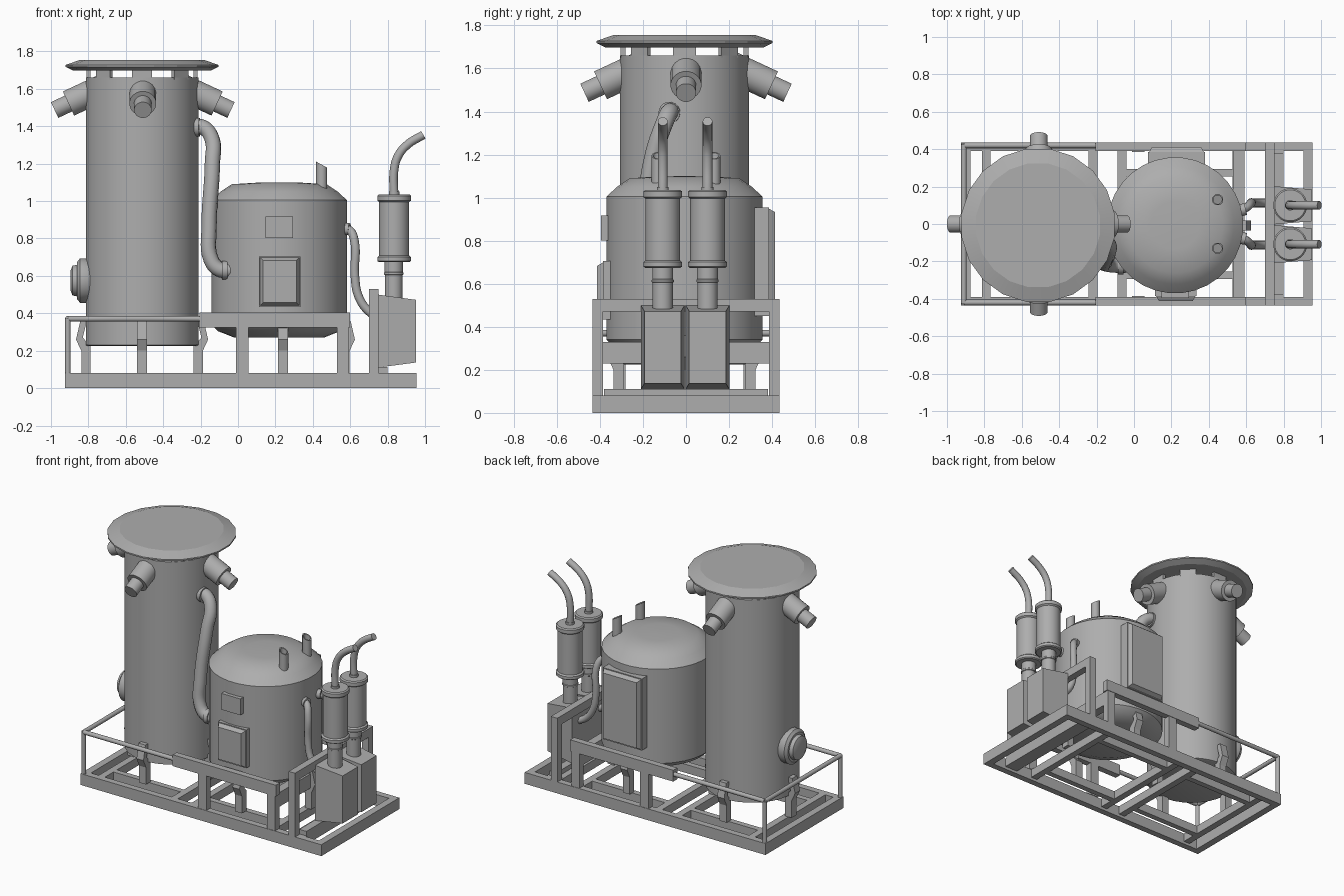
import bpy, bmesh, math
from mathutils import Vector, Matrix

if "Cube" in bpy.data.objects:
    bpy.data.objects.remove(bpy.data.objects["Cube"])

CY = -0.007                                   # vessel centreline in y
TX, KX = -0.513, 0.22                         # tower and tank centres in x

steel = bpy.data.materials.new("dark_steel")
steel.diffuse_color = (0.42, 0.42, 0.42, 1)
steel.use_nodes = True
steel.node_tree.nodes["Principled BSDF"].inputs["Base Color"].default_value = steel.diffuse_color


def finish(name, bm, smooth=None):
    bmesh.ops.recalc_face_normals(bm, faces=bm.faces)
    me = bpy.data.meshes.new(name)
    bm.to_mesh(me)
    bm.free()
    me.materials.clear()
    me.materials.append(steel)
    ob = bpy.data.objects.new(name, me)
    bpy.context.collection.objects.link(ob)
    if smooth:
        bpy.ops.object.select_all(action='DESELECT')
        bpy.context.view_layer.objects.active = ob
        ob.select_set(True)
        bpy.ops.object.shade_smooth_by_angle(angle=math.radians(smooth))
    return ob


def box(name, x0, x1, y0, y1, z0, z1):
    bm = bmesh.new()
    c = Vector(((x0 + x1) / 2, (y0 + y1) / 2, (z0 + z1) / 2))
    s = Matrix.Diagonal((abs(x1 - x0), abs(y1 - y0), abs(z1 - z0), 1))
    bmesh.ops.create_cube(bm, size=1, matrix=Matrix.Translation(c) @ s)
    return finish(name, bm)


def lathe(name, prof, loc, axis=(0, 0, 1), n=24, smooth=35, shear=0):
    """Revolve (radius, height) points around an axis; shear slants everything above z = 1.1."""
    bm = bmesh.new()
    rot = Vector((0, 0, 1)).rotation_difference(Vector(axis)).to_matrix()
    rings = []
    for r, h in prof:
        ring = []
        for k in range(n):
            a = 2 * math.pi * (k + .5) / n
            x, y = r * math.cos(a), r * math.sin(a)
            dz = shear * x if h > 1.1 else 0
            ring.append(bm.verts.new(rot @ Vector((x, y, h + dz)) + Vector(loc)))
        rings.append(ring)
    for a, b in zip(rings, rings[1:]):
        for k in range(n):
            bm.faces.new((a[k], a[(k + 1) % n], b[(k + 1) % n], b[k]))
    bm.faces.new(rings[0])
    bm.faces.new(rings[-1])
    return finish(name, bm, smooth)


def tube(name, pts, r):
    cu = bpy.data.curves.new(name, 'CURVE')
    cu.dimensions = '3D'
    cu.bevel_depth, cu.bevel_resolution, cu.resolution_u = r, 4, 6
    cu.use_fill_caps = True
    sp = cu.splines.new('BEZIER')
    sp.bezier_points.add(len(pts) - 1)
    for bp, p in zip(sp.bezier_points, pts):
        bp.co = p
        bp.handle_left_type = bp.handle_right_type = 'AUTO'
    tmp = bpy.data.objects.new(name + "_path", cu)
    bpy.context.collection.objects.link(tmp)
    dg = bpy.context.evaluated_depsgraph_get()
    me = bpy.data.meshes.new_from_object(tmp.evaluated_get(dg))
    bpy.data.objects.remove(tmp)
    bm = bmesh.new()
    bm.from_mesh(me)
    bmesh.ops.remove_doubles(bm, verts=bm.verts, dist=1e-5)
    return finish(name, bm, 40)


def frustum(name, a, b):
    """Join two rectangles, each given as four corners."""
    bm = bmesh.new()
    va, vb = [bm.verts.new(p) for p in a], [bm.verts.new(p) for p in b]
    bm.faces.new(va)
    bm.faces.new(vb)
    for k in range(4):
        bm.faces.new((va[k], va[(k + 1) % 4], vb[(k + 1) % 4], vb[k]))
    return finish(name, bm)


def rect_y(x0, x1, z0, z1, y):
    return [(x0, y, z0), (x1, y, z0), (x1, y, z1), (x0, y, z1)]


def rect_x(y0, y1, z0, z1, x):
    return [(x, y0, z0), (x, y1, z0), (x, y1, z1), (x, y0, z1)]


def leg(name, cx, r, ang):
    """Bent bracket leg clamped to a vessel wall of radius r."""
    prof = [(-.03, .08), (.02, .08), (.02, .2), (.048, .26), (.025, .36), (-.01, .36),
            (.012, .27), (-.03, .225)]
    bm = bmesh.new()
    f = bm.faces.new([bm.verts.new((r + p, -.027, z)) for p, z in prof])
    ext = bmesh.ops.extrude_face_region(bm, geom=[f])
    vs = [v for v in ext['geom'] if isinstance(v, bmesh.types.BMVert)]
    bmesh.ops.translate(bm, verts=vs, vec=(0, .054, 0))
    bm.transform(Matrix.Translation((cx, CY, 0)) @ Matrix.Rotation(math.radians(ang), 4, 'Z'))
    return finish(name, bm)


# skid base
for s in (-1, 1):
    box("base_side_rail", -.925, .955, s * .39, s * .435, 0, .08)
    for x0, x1 in ((-.77, -.24), (-.05, .53)):
        box("base_inner_rail", x0, x1, s * .255, s * .295, .02, .08)
for x0, x1 in ((-.925, -.875), (.905, .955)):
    box("base_end_rail", x0, x1, -.39, .39, 0, .08)
for x in (-.79, -.22, -.065, .55):
    box("base_cross_bar", x - .024, x + .024, -.39, .39, .02, .08)
box("base_wide_bar", .70, .80, -.39, .39, .02, .08)
box("muffler_foot_plate", .745, .80, -.38, .38, .08, .112)

# middle platform beams, posts and upright portal
for s in (-1, 1):
    box("platform_beam", -.205, .60, s * .39, s * .435, .325, .405)
    for x0, x1 in ((-.01, .055), (.53, .592)):
        box("platform_post", x0, x1, s * .385, s * .432, .08, .325)
    box("portal_post", .70, .75, s * .385, s * .435, .08, .53)
box("platform_cross_beam", .53, .59, -.385, .385, .23, .33)
box("portal_beam", .70, .75, -.385, .385, .47, .53)

# handrail around the tower end
for s in (-1, 1):
    tube("handrail_side", [(-.91, s * .42, .371), (-.2, s * .42, .371)], .015)
    tube("handrail_post", [(-.91, s * .42, .07), (-.91, s * .42, .371)], .015)
tube("handrail_end", [(-.91, -.425, .371), (-.91, .425, .371)], .015)

# vessel legs
for a in (0, 90, 180, 270):
    leg("tower_leg", TX, .305, a)
for a in (0, 90, 270):
    leg("tank_leg", KX + (.02 if a else 0), .357 if a == 0 else .31, a)

# tower, lid and the tabs that hold it
lathe("tower_body", [(.29, .225), (.302, .23), (.302, 1.66)], (TX, CY, 0), n=32)
lathe("tower_lid", [(.37, 1.697), (.414, 1.718), (.414, 1.728), (.335, 1.755)],
      (TX, CY, 0), n=20, smooth=12)
for k in range(8):
    ob = box("lid_tab", .275, .297, -.053, .053, 1.65, 1.705)
    ob.data.transform(Matrix.Translation((TX, CY, 0)) @ Matrix.Rotation(k * math.pi / 4, 4, 'Z'))

# four drooping nozzles
t = math.radians(25)
for k in range(4):
    d = Vector((math.cos(k * math.pi / 2), math.sin(k * math.pi / 2), 0))
    lathe("nozzle", [(.072, -.10), (.072, .105), (.047, .105), (.047, .187)],
          Vector((TX + .004, 0, 1.566)) + d * .302,
          d * math.cos(t) - Vector((0, 0, math.sin(t))), n=20)

# round hatch on the tower end
lathe("tower_hatch", [(.10, -.03), (.12, .0), (.12, .045), (.10, .06), (.085, .06), (.08, .085),
                      (.055, .095)], (TX - .287, CY, .575), (-1, 0, 0), n=24)

# tank
lathe("tank_body", [(.24, .27), (.33, .305), (.364, .34), (.364, 1.005), (.315, 1.05), (.255, 1.09),
                    (.13, 1.098), (.01, 1.10)], (KX, CY, 0), n=32)
for s in (-1, 1):
    lathe("tank_vent", [(.030, 1.0), (.030, 1.195), (.023, 1.195), (.023, 1.12)],
          (.447, s * .13, 0), n=16, shear=-.55)

# doors and boxes on the tank
for s, x0, x1, z0, z1, nm in ((-1, .112, .335, .435, .705, "front_door"),
                              (1, .075, .38, .45, .955, "back_door")):
    box(nm, x0, x1, s * .30, s * .385, z0, z1)
    frustum(nm + "_panel", rect_y(x0 + .006, x1 - .006, z0 + .006, z1 - .006, s * .385),
            rect_y(x0 + .022, x1 - .022, z0 + .022, z1 - .022, s * .413))
box("control_box", .147, .295, -.395, -.32, .802, .917)

# transfer pipe from tower to tank
tube("transfer_pipe", [(-.25, -.07, 1.395), (-.19, -.078, 1.395), (-.14, -.105, 1.335),
                       (-.137, -.15, 1.2), (-.155, -.20, .85), (-.145, -.215, .69),
                       (-.10, -.22, .635), (-.04, -.22, .63)], .041)
lathe("pipe_collar_top", [(.05, 0), (.05, .03)], (-.235, -.075, 1.395), (1, -.1, 0), n=20)
lathe("pipe_collar_bottom", [(.05, 0), (.05, .03)], (-.055, -.22, .63), (-1, 0, 0), n=20)

# paired exhaust sets
for y in (-.108, .1):
    s = 1 if y > 0 else -1
    frustum("muffler_box", rect_x(y - .102, y + .102, .11, .50, .748),
            rect_x(y - .085, y + .085, .137, .472, .952))
    lathe("muffler_neck", [(.047, .46), (.047, .605), (.052, .608), (.052, .618), (.049, .621), (.049, .68)],
          (.833, y, 0))
    lathe("muffler_body", [(.083, .674), (.091, .68), (.091, .70), (.081, .708), (.081, .995), (.091, 1.003),
                           (.091, 1.028), (.083, 1.035)], (.835, y, 0))
    tube("exhaust_pipe", [(.835, y, 1.02), (.835, y, 1.17), (.858, y, 1.245), (.91, y, 1.305),
                          (.991, y, 1.354)], .023)
    lathe("exhaust_collar", [(.028, 1.03), (.028, 1.05)], (.835, y, 0), n=16)
    tube("feed_pipe", [(.55, s * .07, .85), (.595, s * .085, .845), (.622, s * .108, .79),
                       (.625, s * .112, .6), (.645, s * .112, .49), (.70, s * .112, .41),
                       (.77, s * .112, .37)], .023)
    lathe("feed_collar", [(.032, 0), (.032, .03)], (.568, s * .073, .85), (1, s * .25, 0), n=16)
